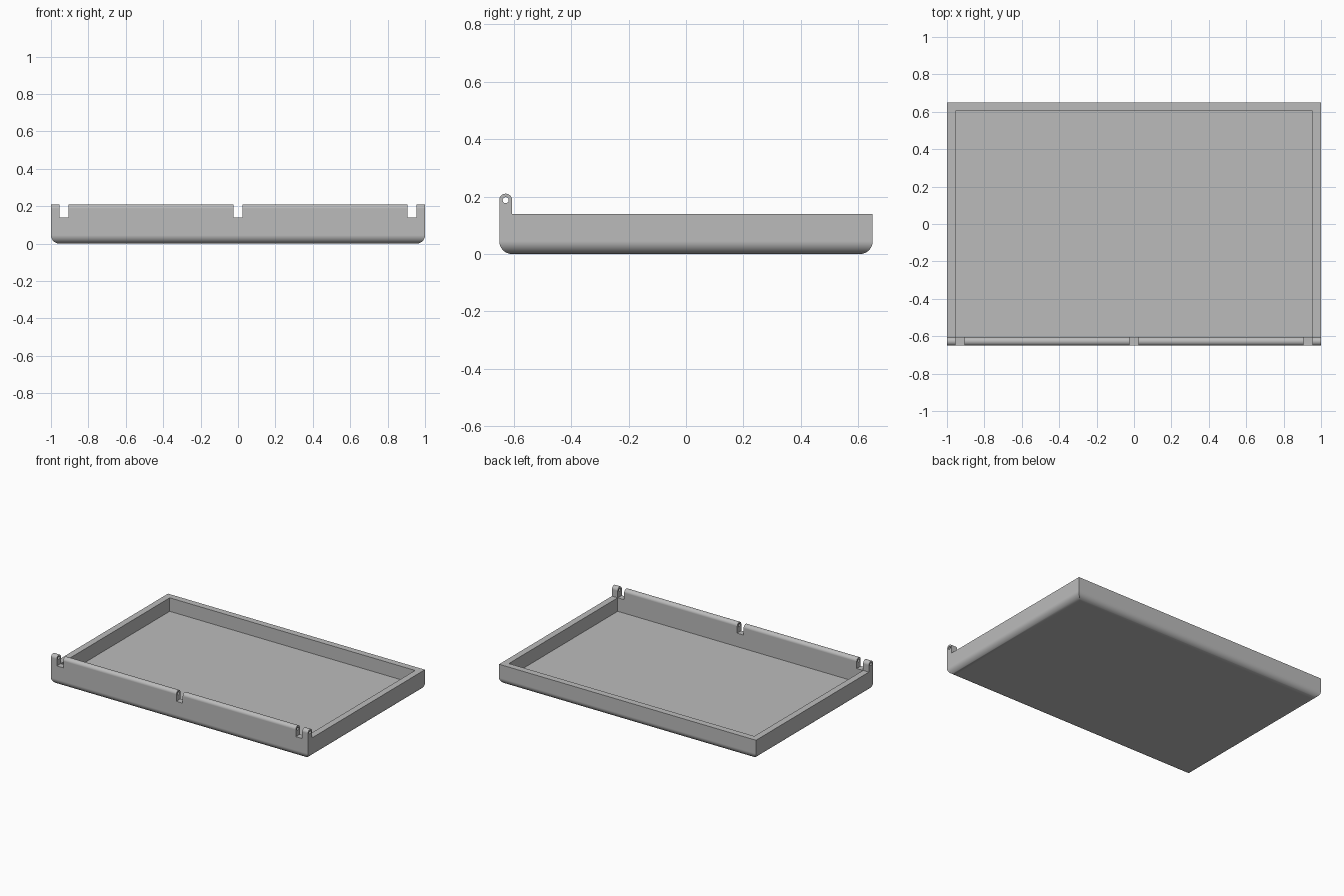
import bpy
import bmesh
from math import sin, cos, pi, radians

cube = bpy.data.objects.get("Cube")
if cube:
    bpy.data.objects.remove(cube, do_unlink=True)

HALF_X, HALF_Y = 1.0, 0.65
WALL = 0.045           # wall and floor thickness, also the bottom rounding
RIM = 0.14             # height of the tray rim
BARREL = WALL / 2      # outer radius of the hinge barrel
BARREL_Z = 0.1875
PIN = 0.0105           # radius of the pin hole

grey = bpy.data.materials.new("Plain grey")
grey.use_nodes = True
colour = (0.5, 0.5, 0.5, 1)
grey.diffuse_color = colour
grey.node_tree.nodes["Principled BSDF"].inputs["Base Color"].default_value = colour


def make_object(name, bm):
    bmesh.ops.recalc_face_normals(bm, faces=bm.faces)
    mesh = bpy.data.meshes.new(name)
    bm.to_mesh(mesh)
    bm.free()
    mesh.materials.append(grey)
    obj = bpy.data.objects.new(name, mesh)
    bpy.context.collection.objects.link(obj)
    return obj


def bridge(bm, a, b):
    for i in range(len(a)):
        j = (i + 1) % len(a)
        bm.faces.new((a[i], a[j], b[j], b[i]))


# Tray: stacked rectangles with a rounded lower edge and square corners
def make_tray():
    bm = bmesh.new()
    steps = 12
    levels = []
    for i in range(steps + 1):
        a = i / steps * pi / 2
        levels.append((WALL * (1 - sin(a)), WALL * (1 - cos(a))))
    levels += [(0, RIM), (WALL, RIM), (WALL, WALL)]
    rings = []
    for inset, z in levels:
        x, y = HALF_X - inset, HALF_Y - inset
        rings.append([bm.verts.new((sx * x, sy * y, z))
                      for sx, sy in ((-1, -1), (1, -1), (1, 1), (-1, 1))])
    for a, b in zip(rings, rings[1:]):
        bridge(bm, a, b)
    bm.faces.new(rings[0])
    bm.faces.new(rings[-1])
    return make_object("tray", bm)


# Hinge knuckle: round top, square foot sunk into the wall, pin hole through
def make_knuckle(x0, x1):
    bm = bmesh.new()
    count = 48
    foot = BARREL_Z - RIM + 0.03
    loops = []
    for x in (x0, x1):
        outer, hole = [], []
        for i in range(count):
            c, s = cos(2 * pi * i / count), sin(2 * pi * i / count)
            y, z = c * BARREL, s * BARREL
            if i > count // 2:
                m = max(abs(c), abs(s))
                y, z = c / m * BARREL, s / m * foot
            yc = BARREL - HALF_Y
            outer.append(bm.verts.new((x, yc + y, BARREL_Z + z)))
            hole.append(bm.verts.new((x, yc + c * PIN, BARREL_Z + s * PIN)))
        loops.append((outer, hole))
    (outer_a, hole_a), (outer_b, hole_b) = loops
    bridge(bm, outer_a, outer_b)
    bridge(bm, hole_a, hole_b)
    bridge(bm, outer_a, hole_a)
    bridge(bm, outer_b, hole_b)
    return make_object("hinge_knuckle", bm)


tray = make_tray()
spans = [(-HALF_X, -0.955), (-0.905, -0.025), (0.025, 0.905), (0.955, HALF_X)]

# Fuse the knuckles to the front wall
for span in spans:
    knuckle = make_knuckle(*span)
    mod = tray.modifiers.new("fuse", "BOOLEAN")
    mod.operation = "UNION"
    mod.solver = "EXACT"
    mod.object = knuckle
    bpy.ops.object.select_all(action="DESELECT")
    bpy.context.view_layer.objects.active = tray
    tray.select_set(True)
    bpy.ops.object.modifier_apply(modifier=mod.name)
    bpy.data.objects.remove(knuckle, do_unlink=True)

# Merge leftover flat faces, then smooth the rounded ones
bm = bmesh.new()
bm.from_mesh(tray.data)
bmesh.ops.remove_doubles(bm, verts=bm.verts, dist=0.0001)
bmesh.ops.dissolve_limit(bm, angle_limit=radians(0.5),
                         verts=bm.verts, edges=bm.edges)
bm.to_mesh(tray.data)
bm.free()
bpy.ops.object.shade_smooth_by_angle(angle=radians(30))
weighted = tray.modifiers.new("flat_face_normals", "WEIGHTED_NORMAL")
weighted.keep_sharp = True
